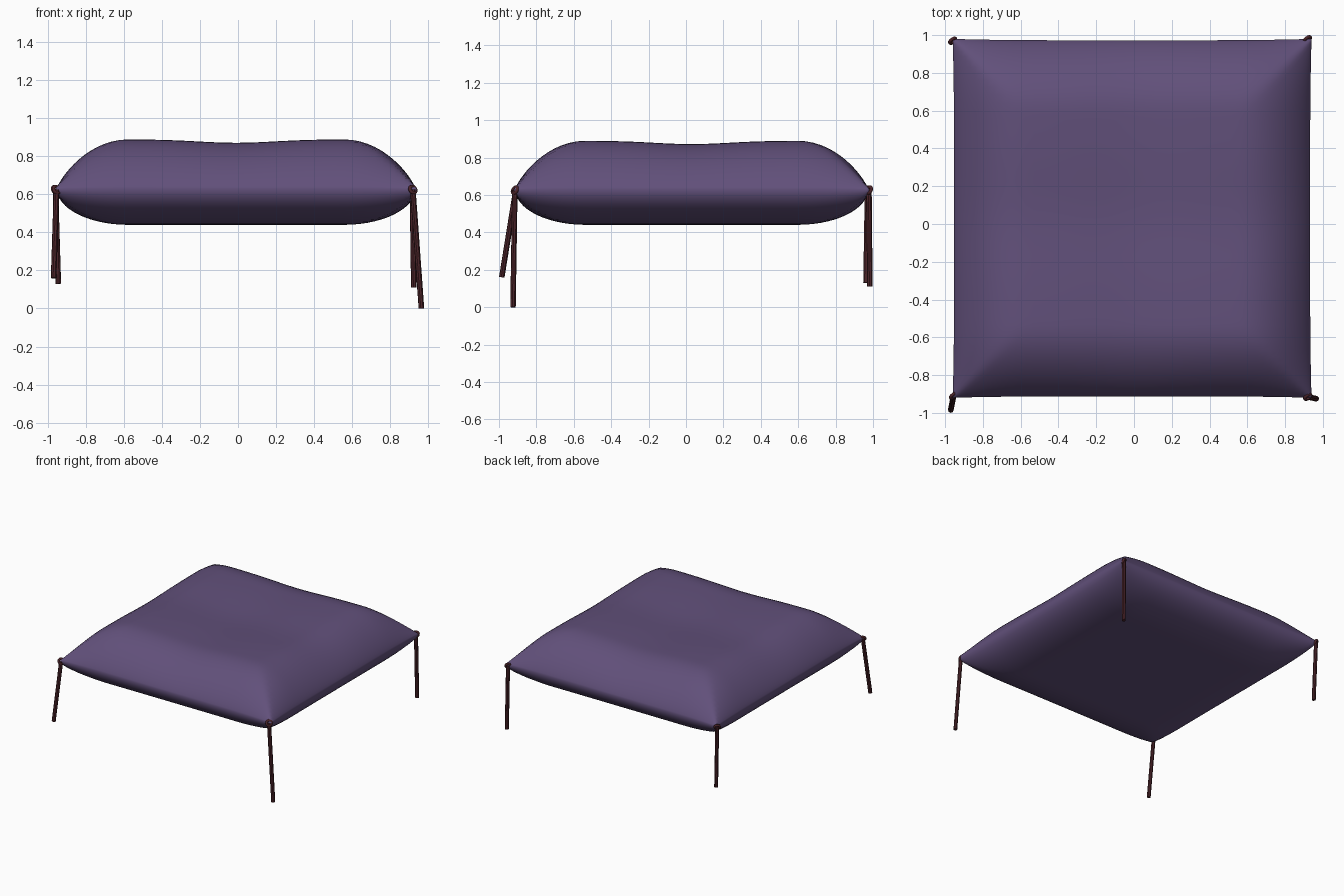
import bpy, bmesh, math
from mathutils import Vector

cube = bpy.data.objects.get("Cube")
if cube:
    bpy.data.objects.remove(cube, do_unlink=True)


def material(name, color):
    mat = bpy.data.materials.new(name)
    mat.use_nodes = True
    mat.diffuse_color = color
    bsdf = mat.node_tree.nodes["Principled BSDF"]
    bsdf.inputs["Base Color"].default_value = color
    bsdf.inputs["Roughness"].default_value = 0.8
    return mat


purple = material("purple cloth", (0.12, 0.08, 0.195, 1))
maroon = material("maroon cord", (0.07, 0.017, 0.022, 1))

CENTER = Vector((-0.01, 0.03, 0.63))
HALF = 0.95


def add_object(name, bm, mat, angle):
    mesh = bpy.data.meshes.new(name)
    bmesh.ops.recalc_face_normals(bm, faces=bm.faces)
    bm.to_mesh(mesh)
    bm.free()
    mesh.materials.append(mat)
    obj = bpy.data.objects.new(name, mesh)
    bpy.context.collection.objects.link(obj)
    bpy.ops.object.select_all(action='DESELECT')
    obj.select_set(True)
    bpy.context.view_layer.objects.active = obj
    bpy.ops.object.shade_smooth_by_angle(angle=math.radians(angle))
    return obj


def rise(t, power):
    """Puffiness from 0 at the seam to 1 on the flat middle."""
    d = min(1, max(0, 1 - abs(t)) / 0.4)
    return (1 - (1 - d) ** 2) ** power


def puff(u, v, power):
    a, b = rise(u, power), rise(v, power)
    return 0.5 * a * b + 0.5 * min(a, b)


def spread(t):
    """Packs grid lines closer together towards the seam."""
    return math.copysign(1 - (1 - abs(t)) ** 1.7, t)


# Cushion: two puffed sheets joined along the seam
bm = bmesh.new()
for top in (True, False):
    sheet = bmesh.ops.create_grid(bm, x_segments=48, y_segments=48, size=1)
    for vert in sheet["verts"]:
        u, v = (spread(min(1, max(-1, c))) for c in vert.co.xy)
        if top:
            dip = 0.018 * (math.exp(-(u / 0.3) ** 2) + math.exp(-(v / 0.3) ** 2))
            z = (0.26 - dip) * puff(u, v, 0.8)
        else:
            z = -0.19 * puff(u, v, 0.5)
        # seam edges draw in slightly between the corners
        x = HALF * u * (1 - 0.008 * (1 - v ** 4))
        y = HALF * v * (1 - 0.008 * (1 - u ** 4))
        vert.co = CENTER + Vector((x, y, z))
bmesh.ops.remove_doubles(bm, verts=bm.verts, dist=0.0005)
add_object("cushion", bm, purple, 180)


# Corner ties: a hanging cord with a small wrapped knot
def tie(name, start, end):
    start, end = Vector(start), Vector(end)
    axis = end - start
    turn = axis.to_track_quat('Z', 'Y').to_matrix().to_4x4()
    bm = bmesh.new()
    cord = bmesh.ops.create_cone(bm, cap_ends=True, segments=8, radius1=0.015,
                                 radius2=0.015, depth=axis.length)
    for vert in cord["verts"]:
        vert.co = turn @ vert.co + (start + end) / 2
    add_object(name + "_tie", bm, maroon, 40)
    bpy.ops.mesh.primitive_torus_add(location=start, major_radius=0.019,
                                     minor_radius=0.009, major_segments=16,
                                     minor_segments=8, rotation=(1.1, 0.3, 0.5))
    knot = bpy.context.object
    knot.name = name + "_knot"
    knot.data.materials.append(maroon)
    bpy.ops.object.shade_smooth()


tie("front_right", (-0.955, -0.91, 0.625), (-0.97, -0.985, 0.16))
tie("front_left", (0.92, -0.915, 0.625), (0.965, -0.925, 0.0))
tie("back_right", (-0.96, 0.97, 0.625), (-0.945, 0.962, 0.13))
tie("back_left", (0.918, 0.978, 0.625), (0.925, 0.983, 0.11))
